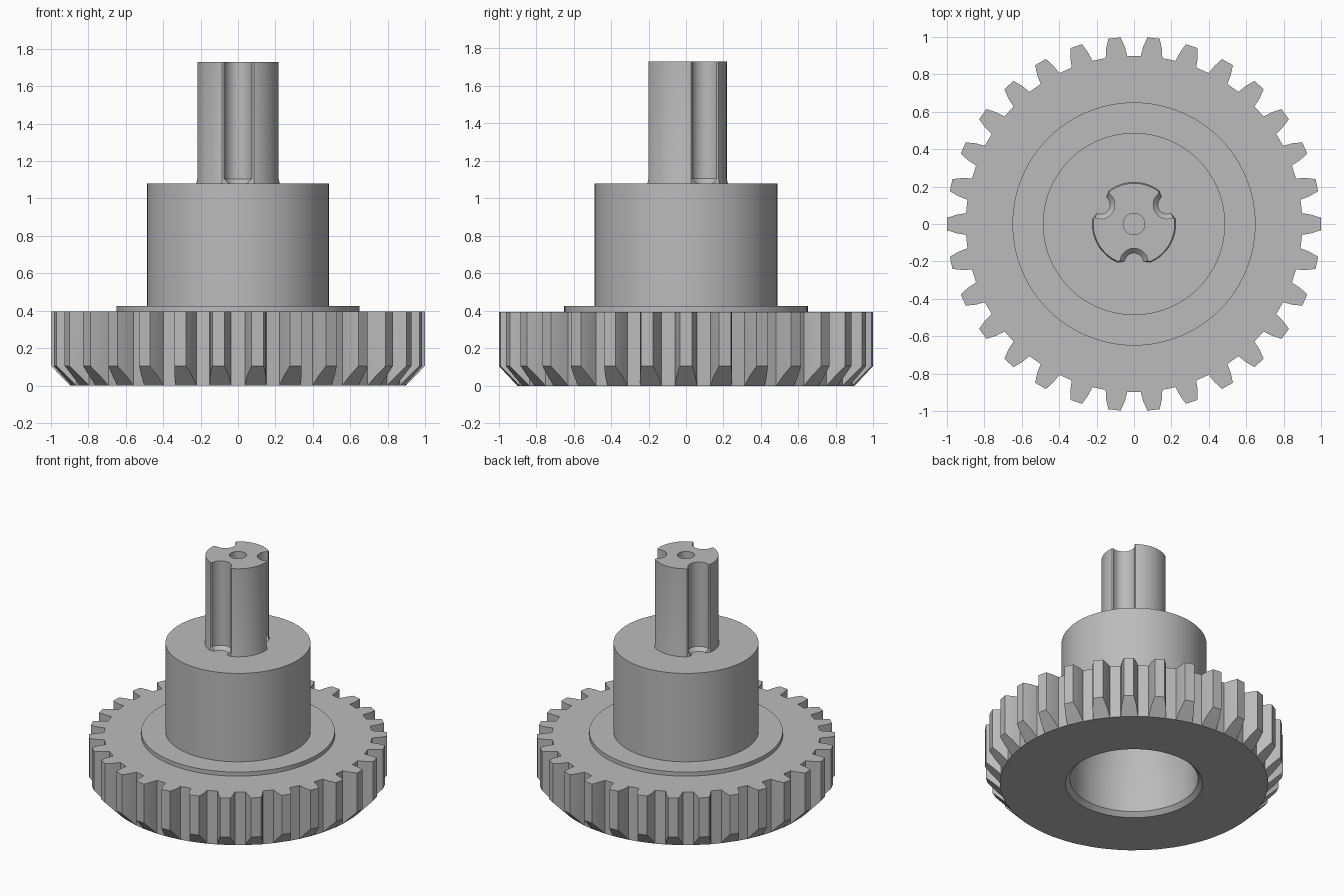
import bpy, bmesh, math

if "Cube" in bpy.data.objects:
    bpy.data.objects.remove(bpy.data.objects["Cube"])

grey = bpy.data.materials.new("steel grey")
grey.diffuse_color = (0.5, 0.5, 0.5, 1)
grey.use_nodes = True
grey.node_tree.nodes["Principled BSDF"].inputs["Base Color"].default_value = grey.diffuse_color


def make(name, bm):
    bmesh.ops.recalc_face_normals(bm, faces=bm.faces)
    me = bpy.data.meshes.new(name)
    bm.to_mesh(me)
    bm.free()
    me.materials.append(grey)
    ob = bpy.data.objects.new(name, me)
    bpy.context.collection.objects.link(ob)
    return ob


def loft(name, loops):
    """Closed solid through rings that share one point count."""
    bm = bmesh.new()
    rings = [[bm.verts.new(p) for p in loop] for loop in loops]
    n = len(rings[0])
    for a, b in zip(rings, rings[1:]):
        for i in range(n):
            j = (i + 1) % n
            bm.faces.new((a[i], a[j], b[j], b[i]))
    bm.faces.new(rings[0])
    bm.faces.new(rings[-1])
    return make(name, bm)


def lathe(name, profile, n=96):
    return loft(name, [[(r * math.cos(2 * math.pi * i / n), r * math.sin(2 * math.pi * i / n), z)
                        for i in range(n)] for r, z in profile])


def cut(ob, cutter):
    mod = ob.modifiers.new("cut", 'BOOLEAN')
    mod.operation = 'DIFFERENCE'
    mod.solver = 'EXACT'
    mod.object = cutter
    bpy.context.view_layer.objects.active = ob
    bpy.ops.object.modifier_apply(modifier=mod.name)


# toothed wheel, tooth ends chamfered on the underside
TEETH, TOP, ROOT = 30, 0.395, 0.9
tooth = [(-3.7, ROOT), (-3.0, 0.95), (-1.9, 1.0), (1.9, 1.0), (3.0, 0.95), (3.7, ROOT)]
bm = bmesh.new()
low, high = [], []
for t in range(TEETH):
    for deg, r in tooth:
        a = math.radians(t * 360 / TEETH + deg)
        x, y = r * math.cos(a), r * math.sin(a)
        low.append(bm.verts.new((x, y, (r - ROOT) * 1.05)))
        high.append(bm.verts.new((x, y, TOP)))
n = len(low)
for i in range(n):
    j = (i + 1) % n
    bm.faces.new((low[i], low[j], high[j], high[i]))
for t in range(TEETH):
    bm.faces.new(low[t * 6:t * 6 + 6])
bm.faces.new([v for i, v in enumerate(low) if i % 6 in (0, 5)])
bm.faces.new(high)
gear = make("toothed_wheel", bm)

# flange and hub
hub = lathe("hub", [(0.65, 0.37), (0.65, 0.425), (0.487, 0.425), (0.487, 1.08)])

# bore from below: chamfered mouth, straight part, tapered end
bore = lathe("bore_cutter", [(0.48, -0.02), (0.43, 0.03), (0.43, 0.26), (0.36, 0.6), (0.2, 0.7)])
cut(gear, bore)
cut(hub, bore)


# shaft with three rounded grooves, flaring out at its foot
def shaft_ring(z, radius, groove, centre=0.205):
    pts = []
    for k in range(3):
        mid = math.radians(30 + 120 * k)
        cx, cy = centre * math.cos(mid), centre * math.sin(mid)
        for i in range(13):
            a = mid + math.pi - math.radians(-84 + 14 * i)
            a = mid + math.pi + math.radians(84 - 14 * i)
            pts.append((cx + groove * math.cos(a), cy + groove * math.sin(a), z))
        for i in range(17):
            a = mid + math.radians(23 + 74 * i / 16)
            pts.append((radius * math.cos(a), radius * math.sin(a), z))
    return pts


shaft = loft("shaft", [shaft_ring(1.07, 0.223, 0.05), shaft_ring(1.08, 0.223, 0.05),
                       shaft_ring(1.105, 0.218, 0.075), shaft_ring(1.73, 0.218, 0.075)])
centre_hole = lathe("centre_hole_cutter", [(0.057, 1.6), (0.057, 1.8)], 48)
cut(shaft, centre_hole)

for helper in (bore, centre_hole):
    bpy.data.objects.remove(helper)

# smooth the round walls, keep the edges crisp
for ob in (gear, hub, shaft):
    bpy.ops.object.select_all(action='DESELECT')
    ob.select_set(True)
    bpy.context.view_layer.objects.active = ob
    bpy.ops.object.shade_smooth_by_angle(angle=math.radians(12 if ob is gear else 25))
